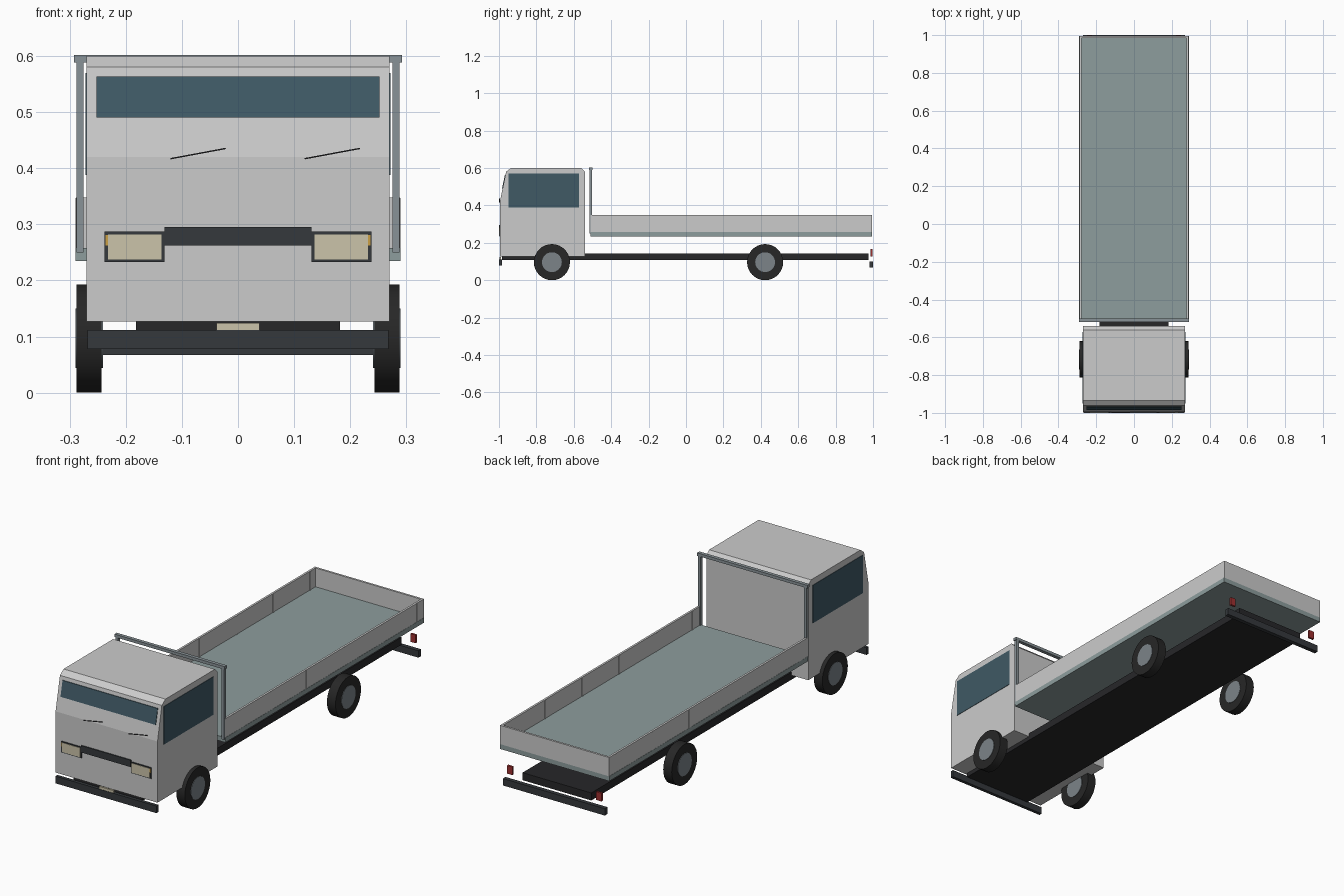
import bpy, bmesh, math
from mathutils import Matrix

if "Cube" in bpy.data.objects:
    bpy.data.objects.remove(bpy.data.objects["Cube"])


def mat(name, r, g, b):
    m = bpy.data.materials.new(name)
    m.diffuse_color = (r, g, b, 1)
    m.use_nodes = True
    m.node_tree.nodes["Principled BSDF"].inputs["Base Color"].default_value = m.diffuse_color
    return m


DARK = mat("dark_trim", 0.035, 0.04, 0.045)
BLACK = mat("chassis_black", 0.02, 0.02, 0.022)
RUBBER = mat("rubber", 0.02, 0.02, 0.02)
HUB = mat("hub_grey", 0.2, 0.23, 0.25)
GLASS = mat("glass", 0.05, 0.1, 0.13)
FLOOR = mat("floor_green_grey", 0.27, 0.34, 0.34)
FRAME = mat("frame_grey", 0.25, 0.29, 0.31)
LAMP = mat("lamp_cream", 0.6, 0.55, 0.4)
AMBER = mat("amber", 0.6, 0.35, 0.06)
RED = mat("tail_red", 0.35, 0.03, 0.03)


def finish(name, bm, material):
    bmesh.ops.recalc_face_normals(bm, faces=bm.faces)
    me = bpy.data.meshes.new(name)
    bm.to_mesh(me)
    bm.free()
    ob = bpy.data.objects.new(name, me)
    bpy.context.collection.objects.link(ob)
    if material:
        me.materials.append(material)
    return ob


def prism(name, profile, x0, x1, material=None):
    """Extrude a (y, z) profile from x0 to x1."""
    bm = bmesh.new()
    face = bm.faces.new([bm.verts.new((x0, y, z)) for y, z in profile])
    ext = bmesh.ops.extrude_face_region(bm, geom=[face])
    bmesh.ops.translate(bm, vec=(x1 - x0, 0, 0),
                        verts=[v for v in ext["geom"] if isinstance(v, bmesh.types.BMVert)])
    return finish(name, bm, material)


def box(name, x, y, z, material=None):
    return prism(name, [(y[0], z[0]), (y[1], z[0]), (y[1], z[1]), (y[0], z[1])], x[0], x[1], material)


def pair(name, x, y, z, material=None):
    """Box mirrored on both sides of the truck."""
    box(name + "_right", x, y, z, material)
    box(name + "_left", (-x[1], -x[0]), y, z, material)


def disc(name, x0, x1, y, z, radius, material):
    bm = bmesh.new()
    m = Matrix.Translation(((x0 + x1) / 2, y, z)) @ Matrix.Rotation(math.pi / 2, 4, 'Y')
    bmesh.ops.create_cone(bm, cap_ends=True, segments=32, radius1=radius, radius2=radius,
                          depth=abs(x1 - x0), matrix=m)
    ob = finish(name, bm, material)
    bpy.ops.object.select_all(action='DESELECT')
    bpy.context.view_layer.objects.active = ob
    ob.select_set(True)
    bpy.ops.object.shade_smooth_by_angle(angle=math.radians(40))
    return ob


# Cab body
prism("cab", [(-0.995, 0.127), (-0.995, 0.42), (-0.962, 0.58), (-0.935, 0.60),
              (-0.56, 0.60), (-0.54, 0.58), (-0.54, 0.127)], -0.27, 0.27)


def slope(z):
    """y of the sloped cab front at height z."""
    return -0.995 + 0.033 * (z - 0.42) / 0.16


# Windows
prism("windshield", [(slope(z) + d, z) for z, d in
                     ((0.49, -0.003), (0.563, -0.003), (0.563, 0.004), (0.49, 0.004))],
      -0.252, 0.252, GLASS)
pair("side_window", (0.265, 0.272), (-0.95, -0.573), (0.388, 0.57), GLASS)

# Wipers: thin tilted blades
for i, x in enumerate((-0.071, 0.168)):
    w = box(f"wiper_{i + 1}", (-0.05, 0.05), (-0.002, 0.002), (-0.0012, 0.0012), BLACK)
    w.location = (x, slope(0.426) - 0.003, 0.426)
    w.rotation_euler = (0, -math.atan2(0.018, 0.097), 0)

# Headlights, indicators and grille
pair("headlight_frame", (0.131, 0.238), (-0.998, -0.985), (0.233, 0.287), DARK)
pair("headlight", (0.136, 0.232), (-1.0, -0.99), (0.237, 0.282), LAMP)
pair("indicator", (0.2315, 0.2365), (-0.9995, -0.99), (0.262, 0.281), AMBER)
box("grille", (-0.131, 0.131), (-1.0, -0.985), (0.262, 0.295), DARK)

# Chassis, bumpers, plate, tail lights
box("chassis", (-0.182, 0.182), (-0.985, 0.977), (0.107, 0.143), BLACK)
box("front_bumper", (-0.268, 0.268), (-1.0, -0.984), (0.078, 0.112), DARK)
box("number_plate", (-0.038, 0.038), (-0.998, -0.99), (0.09, 0.124), LAMP)
box("rear_bumper", (-0.27, 0.27), (0.98, 1.0), (0.067, 0.1), DARK)
pair("tail_light", (0.222, 0.25), (0.987, 0.997), (0.128, 0.167), RED)

# Load bed: floor, side boards, tailgate, board ribs
box("bed_floor", (-0.29, 0.29), (-0.51, 0.995), (0.235, 0.258), FLOOR)
pair("side_board", (0.279, 0.289), (-0.51, 0.995), (0.258, 0.348))
box("tailgate", (-0.279, 0.279), (0.985, 0.995), (0.258, 0.348))
for i in range(6):
    y = -0.45 + 0.279 * i
    pair(f"board_rib_{i + 1}", (0.277, 0.2896), (y - 0.005, y + 0.005), (0.258, 0.347))

# Headboard frame behind the cab
pair("rack_post", (0.275, 0.288), (-0.517, -0.502), (0.25, 0.59), FRAME)
box("rack_top_bar", (-0.292, 0.292), (-0.518, -0.501), (0.588, 0.602), FRAME)

# Wheels
for end, y in (("front", -0.717), ("rear", 0.423)):
    for side, s in (("left", -1), ("right", 1)):
        disc(f"{end}_{side}_tyre", s * 0.243, s * 0.288, y, 0.0965, 0.0965, RUBBER)
        disc(f"{end}_{side}_hub", s * 0.241, s * 0.29, y, 0.0965, 0.053, HUB)
